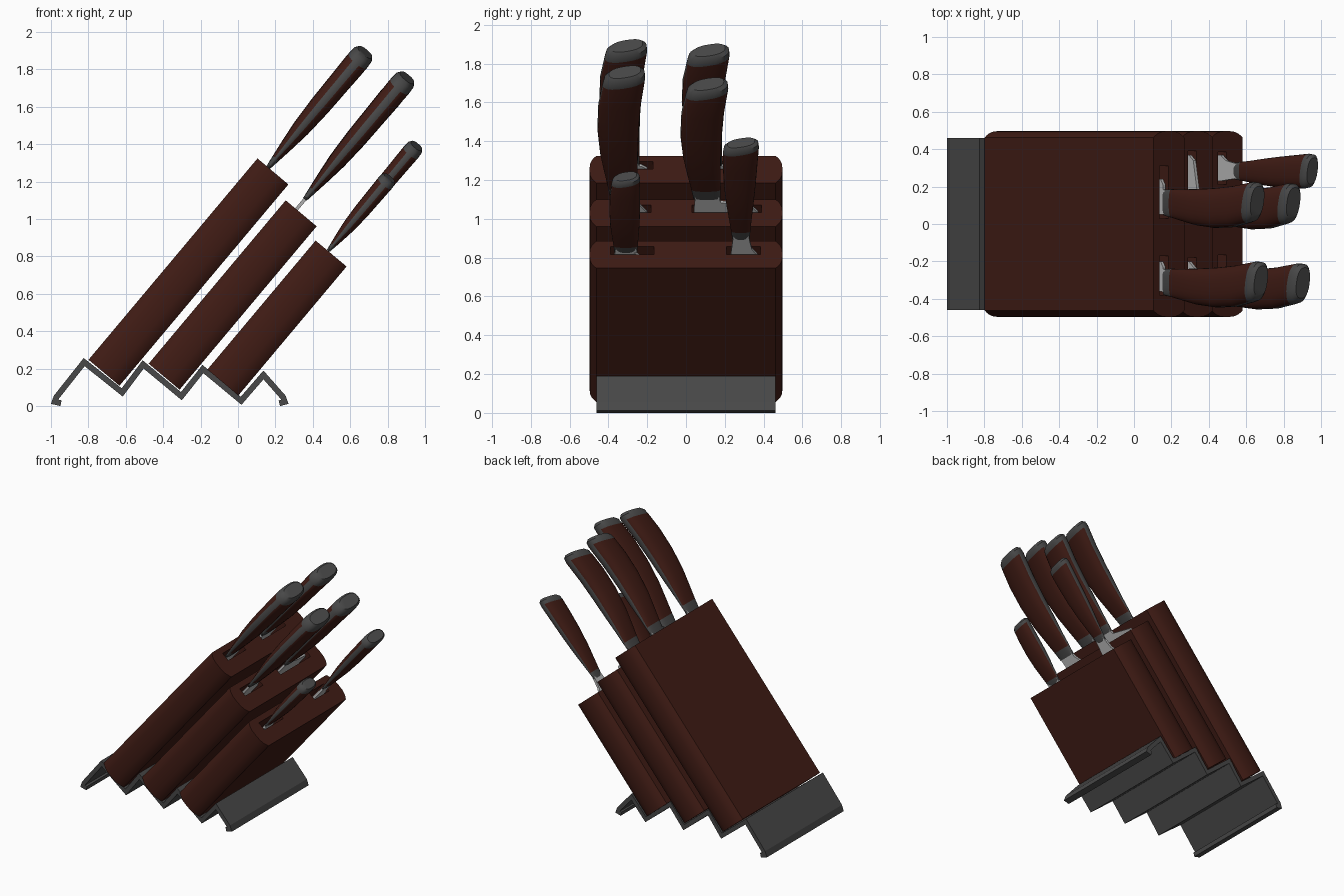
import bpy, bmesh, math
from mathutils import Vector, Matrix

if "Cube" in bpy.data.objects:
    bpy.data.objects.remove(bpy.data.objects["Cube"])

TILT = Matrix.Rotation(math.radians(40), 4, 'Y')   # blocks lean 40 degrees from upright


def material(name, rgb):
    m = bpy.data.materials.new(name)
    m.diffuse_color = (*rgb, 1)
    m.use_nodes = True
    m.node_tree.nodes["Principled BSDF"].inputs["Base Color"].default_value = m.diffuse_color
    return m


WOOD = material("dark_wood", (0.05, 0.011, 0.007))
STEEL = material("dark_steel", (0.065, 0.065, 0.065))
BLADE = material("blade_steel", (0.45, 0.45, 0.45))


def finish(name, bm, mats, matrix=Matrix(), smooth=True):
    bmesh.ops.recalc_face_normals(bm, faces=bm.faces)
    me = bpy.data.meshes.new(name)
    bm.to_mesh(me)
    bm.free()
    ob = bpy.data.objects.new(name, me)
    bpy.context.collection.objects.link(ob)
    for m in mats:
        me.materials.append(m)
    ob.matrix_world = matrix
    if smooth:
        bpy.ops.object.select_all(action='DESELECT')
        ob.select_set(True)
        bpy.context.view_layer.objects.active = ob
        bpy.ops.object.shade_smooth_by_angle(angle=math.radians(35))
    return ob


def prism(bm, points, direction):
    """Extrude a closed outline of 3D points along a direction."""
    face = bm.faces.new([bm.verts.new(p) for p in points])
    ext = bmesh.ops.extrude_face_region(bm, geom=[face], use_keep_orig=True)
    verts = [g for g in ext["geom"] if isinstance(g, bmesh.types.BMVert)]
    bmesh.ops.translate(bm, verts=verts, vec=direction)


# Base: one folded steel sheet with curled feet
sheet = [(-.95, 0), (-1, .012), (-.985, .055), (-.825, .257), (-.622, .095), (-.51, .245),
         (-.305, .075), (-.19, .22), (.015, .05), (.136, .19), (.255, .055), (.27, .012), (.225, 0)]


def offset(path, d):
    pts = [Vector(p) for p in path]
    out = []
    for i, p in enumerate(pts):
        a = (p - pts[i - 1]).normalized() if i else (pts[1] - p).normalized()
        b = (pts[i + 1] - p).normalized() if i + 1 < len(pts) else a
        na, nb = Vector((a.y, -a.x)), Vector((b.y, -b.x))
        out.append(p + (na + nb) * d / (1 + na.dot(nb)))
    return out


bm = bmesh.new()
outline = list(sheet) + [tuple(p) for p in reversed(offset(sheet, .031))]
prism(bm, [(x, -.46, z) for x, z in outline], (0, .92, 0))
finish("base_sheet", bm, [STEEL], smooth=False)

# Blocks: name, top back edge (x, z), length, slot ranges in y
blocks = [("back", .104, 1.324, 1.405, [(-.38, -.17), (.03, .31)]),
          ("middle", .255, 1.10, 1.14, [(-.39, -.18), (.03, .39)]),
          ("front", .415, .885, .90, [(-.39, -.165), (.21, .385)])]
half = [(0, .462), (.012, .472), (.035, .486), (.065, .495), (.108, .497),
        (.151, .495), (.181, .486), (.204, .472), (.216, .462)]
frames = {}
for name, x, z, length, slots in blocks:
    frame = Matrix.Translation((x, 0, z)) @ TILT
    frames[name] = (frame, length)
    bm = bmesh.new()
    ring = half + [(a, -y) for a, y in reversed(half)]
    prism(bm, [(a, y, -length) for a, y in ring], (0, 0, length))
    block = finish(name + "_block", bm, [WOOD], frame)
    # Knife slots
    bm = bmesh.new()
    for y0, y1 in slots:
        prism(bm, [(.043, y0, -.7 * length), (.105, y0, -.7 * length),
                   (.105, y1, -.7 * length), (.043, y1, -.7 * length)], (0, 0, .7 * length + .05))
    cutter = finish(name + "_slot_cutter", bm, [WOOD], frame, smooth=False)
    cutter.hide_render = True
    cutter.hide_set(True)
    mod = block.modifiers.new("slots", 'BOOLEAN')
    mod.object = cutter
    mod.solver = 'EXACT'

# Handle stations: position, sideways bow, half width, half thickness
stations = [(0, 0, .070, .012), (.08, -.005, .076, .021), (.2, -.015, .085, .034),
            (.35, -.025, .097, .048), (.55, -.03, .107, .057), (.75, -.022, .110, .060),
            (.93, 0, .110, .063), (.975, .003, .104, .060), (1, .005, .082, .046)]
N = 24


def power(v):
    return math.copysign(abs(v) ** .8, v)


def knife(name, block, y0, start, end, neck, tip, thick, bow, blade, shift=0):
    frame, length = frames[block]
    frame = frame @ Matrix.Translation((.075 + shift, 0, 0))
    # Handle: wooden scales, steel tang strip, bolster and end cap
    bm = bmesh.new()
    rings = []
    for t, off, hw, ht in stations:
        w = hw * (neck + (tip - neck) * t)
        slant = .2 if t > .9 else 0
        ring = []
        for j in range(N):
            ang = 2 * math.pi * j / N
            dy = w * power(math.cos(ang))
            ring.append(bm.verts.new((ht * thick * power(math.sin(ang)), y0 + off * bow + dy,
                                      start + (end - start) * t + slant * dy)))
        rings.append(ring)
    for k in range(len(rings) - 1):
        for j in range(N):
            f = bm.faces.new((rings[k][j], rings[k][(j + 1) % N],
                              rings[k + 1][(j + 1) % N], rings[k + 1][j]))
            tang = j in (0, N // 2 - 1, N // 2, N - 1)
            f.material_index = 1 if tang or k == 0 or k >= 6 else 0
    for ring in (rings[0], rings[-1]):
        bm.faces.new(ring).material_index = 1
    finish(name + "_handle", bm, [WOOD, STEEL], frame)
    # Blade with a widening heel, running down into the slot
    b0, b1 = blade
    n0, n1 = y0 - .06 * neck, y0 + .06 * neck
    deep = -.62 * length
    pts = [(n0, start + .03), (n1, start + .03), (n1 + .01, start * .7), (b1 - .03, start * .25),
           (b1, -.02), (b1, deep * .7), (b0 + .02, deep), (b0, -.02)]
    bm = bmesh.new()
    prism(bm, [(-.009, y, s) for y, s in pts], (.018, 0, 0))
    finish(name + "_blade", bm, [BLADE], frame, smooth=False)


knife("bread_knife", "back", -.31, .0, .805, 1, 1, 1, 1, (-.36, -.2))
knife("carving_knife", "back", .115, .0, .775, 1, 1, 1, 1, (.05, .24))
knife("slicing_knife", "middle", -.32, .07, .92, 1, 1, 1, 1, (-.37, -.2))
knife("chef_knife", "middle", .108, .07, .84, 1, 1, 1, 1, (.04, .37))
knife("utility_knife", "front", .283, .09, .735, .64, .86, .78, .2, (.23, .37), .012)
knife("paring_knife", "front", -.31, .0, .51, .84, .66, .74, .2, (-.37, -.24), .012)
